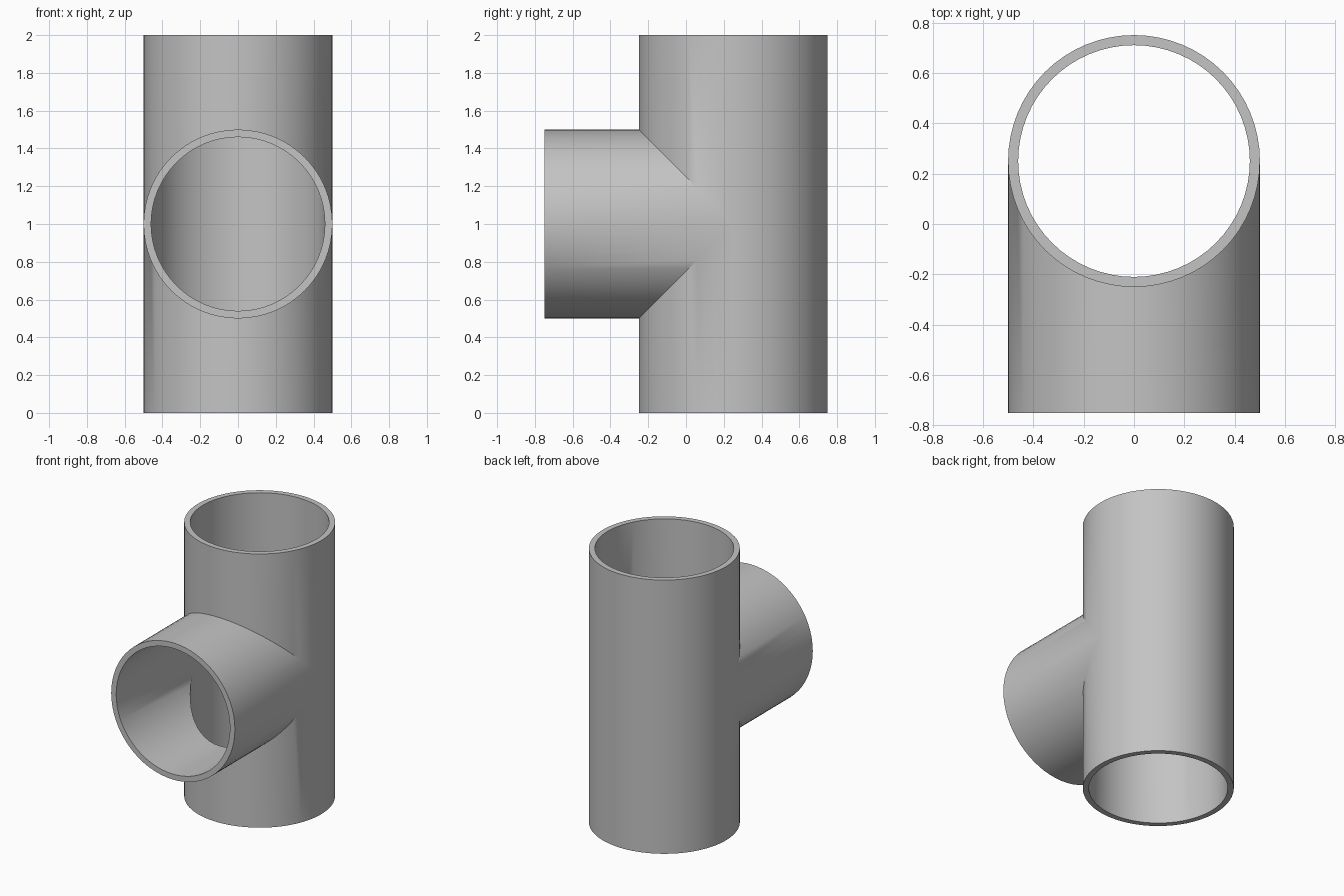
import bpy, bmesh, math

cube = bpy.data.objects.get("Cube")
if cube:
    bpy.data.objects.remove(cube, do_unlink=True)

SEGMENTS = 64
OUTER, INNER = 0.5, 0.46
AXIS_Y, MOUTH_Y = 0.25, -0.75
HEIGHT, MIDDLE = 2.0, 1.0

bm = bmesh.new()


def circle(radius):
    steps = [2 * math.pi * i / SEGMENTS for i in range(SEGMENTS + 1)]
    return [(radius * math.cos(a), radius * math.sin(a)) for a in steps]


def strip(start, end):
    """Skin two rows of points with quads, skipping collapsed corners."""
    for i in range(len(start) - 1):
        corners = []
        for p in (start[i], start[i + 1], end[i + 1], end[i]):
            if p not in corners:
                corners.append(p)
        bm.faces.new([bm.verts.new(p) for p in corners])


def tee_skin(radius):
    """Upright tube and side branch, mitred where they meet."""
    ring = circle(radius)
    bottom = [(x, AXIS_Y - d, 0) for x, d in ring]
    top = [(x, AXIS_Y - d, HEIGHT) for x, d in ring]
    low_seam = [(x, AXIS_Y - d, MIDDLE - max(d, 0)) for x, d in ring]
    high_seam = [(x, AXIS_Y - d, MIDDLE + max(d, 0)) for x, d in ring]
    mouth = [(x, MOUTH_Y, MIDDLE + d) for x, d in ring]
    branch_seam = [(x, AXIS_Y - abs(d), MIDDLE + d) for x, d in ring]
    strip(bottom, low_seam)
    strip(high_seam, top)
    strip(mouth, branch_seam)
    return bottom, top, mouth


# Outer and inner walls, joined by flat rims at the three openings
for outer_end, inner_end in zip(tee_skin(OUTER), tee_skin(INNER)):
    strip(outer_end, inner_end)

bmesh.ops.remove_doubles(bm, verts=bm.verts[:], dist=0.0001)
bmesh.ops.recalc_face_normals(bm, faces=bm.faces[:])
mesh = bpy.data.meshes.new("pipe_tee")
bm.to_mesh(mesh)
bm.free()

pipe = bpy.data.objects.new("pipe_tee", mesh)
bpy.context.collection.objects.link(pipe)

# Plain grey
grey = bpy.data.materials.new("plain_grey")
grey.use_nodes = True
colour = (0.55, 0.55, 0.55, 1)
grey.diffuse_color = colour
grey.node_tree.nodes["Principled BSDF"].inputs["Base Color"].default_value = colour
mesh.materials.append(grey)

# Smooth walls with crisp rims and seams
bpy.ops.object.select_all(action="DESELECT")
pipe.select_set(True)
bpy.context.view_layer.objects.active = pipe
bpy.ops.object.shade_smooth_by_angle(angle=math.radians(30))
